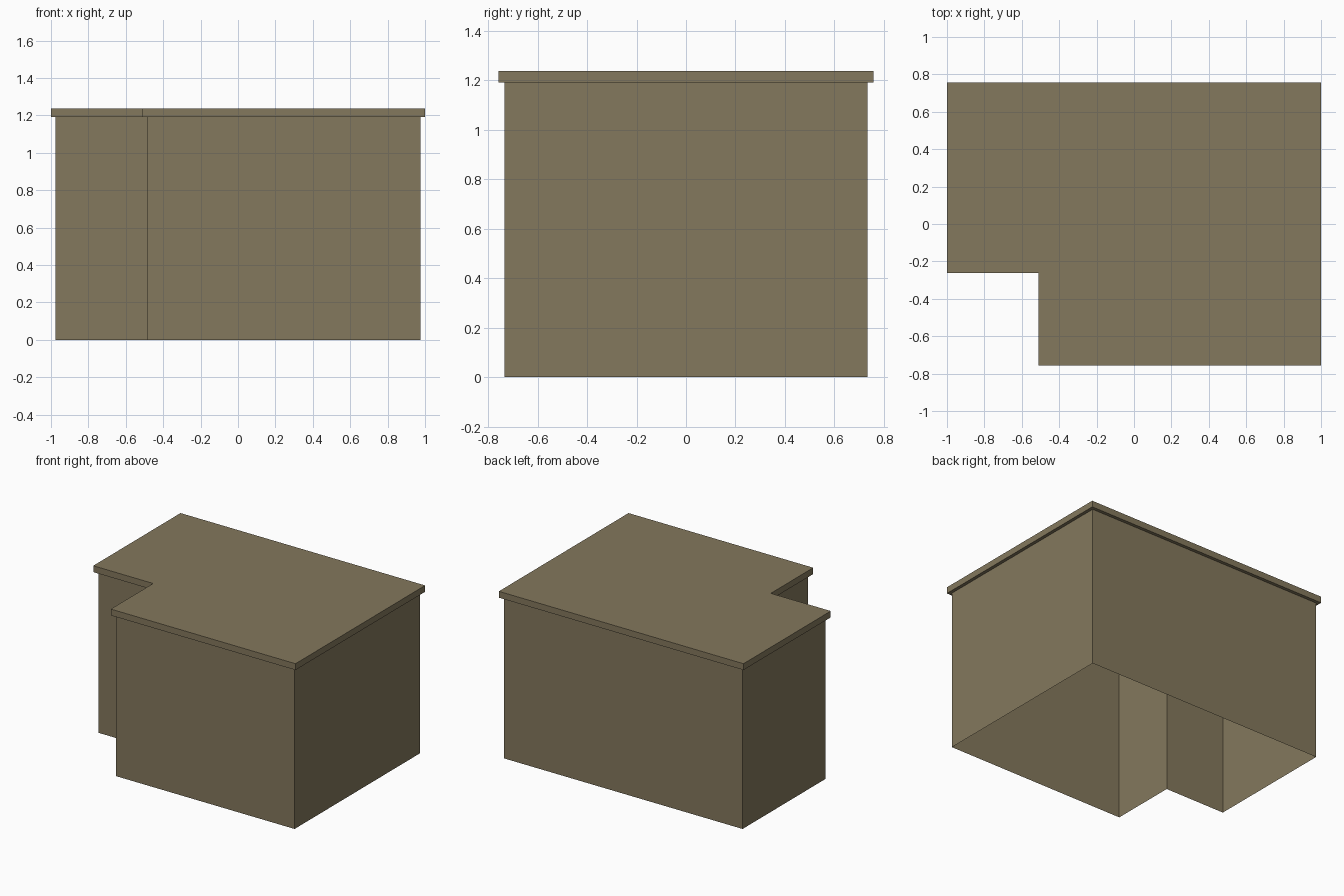
import bpy
import bmesh

cube = bpy.data.objects.get("Cube")
if cube:
    bpy.data.objects.remove(cube, do_unlink=True)

# One earthy colour for the whole building
paint = bpy.data.materials.new("olive_brown")
paint.use_nodes = True
colour = (0.23, 0.188, 0.109, 1.0)
paint.diffuse_color = colour
paint.node_tree.nodes["Principled BSDF"].inputs["Base Color"].default_value = colour

HALF_X, HALF_Y = 1.0, 0.757
NOTCH_X, NOTCH_Y = -0.51, -0.262
OVERHANG = 0.024
EAVES, TOP = 1.19, 1.237


def footprint(inset):
    """L-shaped outline, counter-clockwise, pulled in by the inset."""
    x, y = HALF_X - inset, HALF_Y - inset
    nx, ny = NOTCH_X + inset, NOTCH_Y + inset
    return [(nx, -y), (x, -y), (x, y), (-x, y), (-x, ny), (nx, ny)]


def prism(name, outline, bottom, top, capped):
    """Extrude an outline upward, with or without end caps."""
    bm = bmesh.new()
    low = [bm.verts.new((x, y, bottom)) for x, y in outline]
    high = [bm.verts.new((x, y, top)) for x, y in outline]
    for i in range(len(outline)):
        j = (i + 1) % len(outline)
        bm.faces.new((low[i], low[j], high[j], high[i]))
    if capped:
        bm.faces.new(high)
        bm.faces.new(low[::-1])
    mesh = bpy.data.meshes.new(name)
    bm.to_mesh(mesh)
    bm.free()
    mesh.materials.append(paint)
    obj = bpy.data.objects.new(name, mesh)
    bpy.context.collection.objects.link(obj)
    return obj


# Thin wall shell, open underneath
prism("walls", footprint(OVERHANG), 0.0, EAVES, False)

# Flat overhanging roof slab
prism("roof", footprint(0.0), EAVES, TOP, True)
